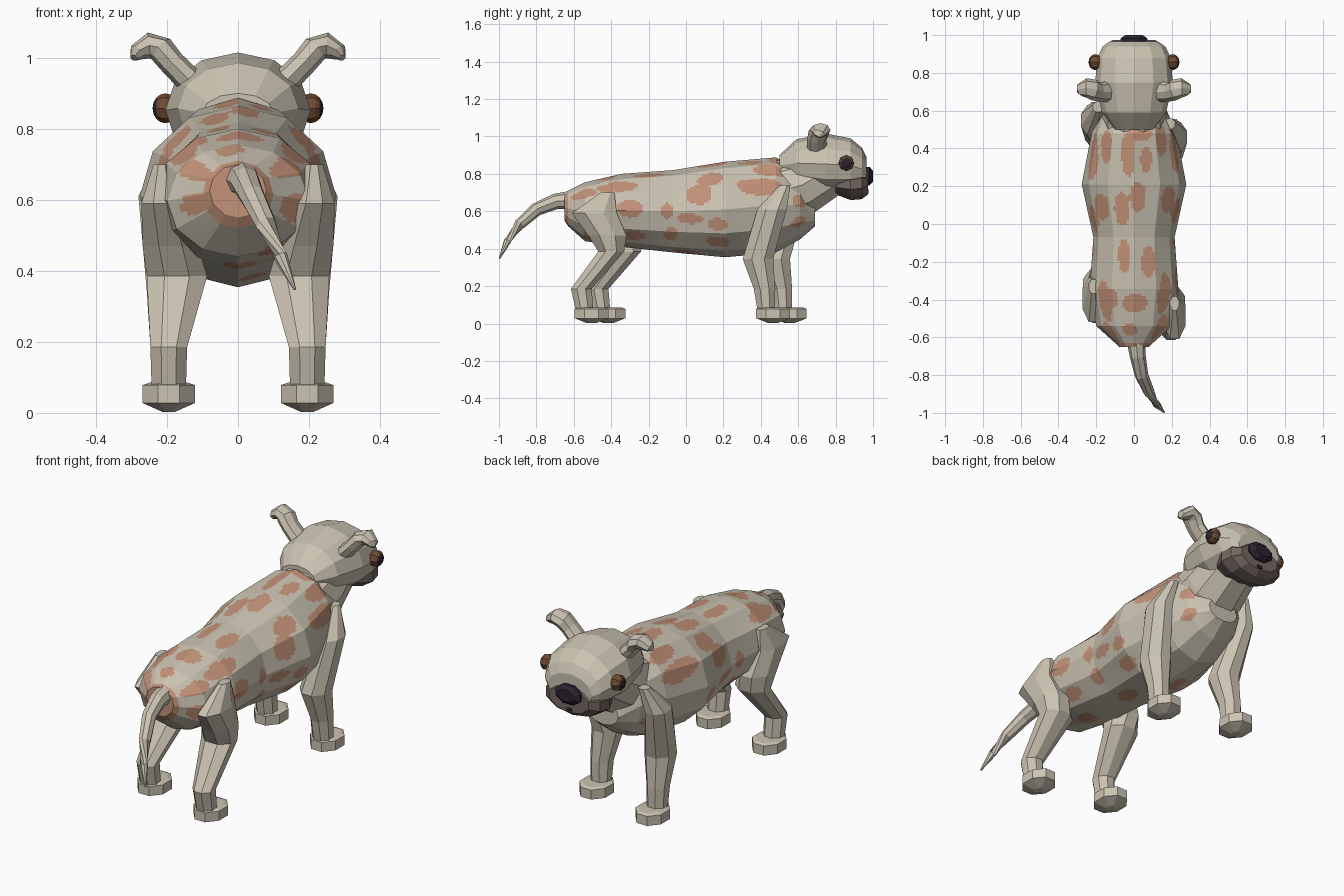
import bpy
import bmesh
from math import sin, cos, pi, radians, degrees, atan2
from mathutils import Vector

default_cube = bpy.data.objects.get("Cube")
if default_cube:
    bpy.data.objects.remove(default_cube, do_unlink=True)

X, Y, Z = Vector((1, 0, 0)), Vector((0, 1, 0)), Vector((0, 0, 1))


def make_material(name, rgb):
    mat = bpy.data.materials.new(name)
    mat.use_nodes = True
    mat.diffuse_color = (*rgb, 1)
    mat.node_tree.nodes["Principled BSDF"].inputs["Base Color"].default_value = (*rgb, 1)
    return mat


cream = make_material("cream fur", (0.60, 0.55, 0.45))
tan = make_material("tan patches", (0.55, 0.29, 0.19))
taupe = make_material("taupe muzzle", (0.18, 0.135, 0.12))
dark = make_material("dark nose", (0.025, 0.016, 0.03))
brown = make_material("brown iris", (0.16, 0.07, 0.03))


def finish(name, bm, materials, rule=None):
    """Turn a bmesh into an object; the rule gives each face its material."""
    bmesh.ops.recalc_face_normals(bm, faces=bm.faces)
    if rule:
        for face in bm.faces:
            face.material_index = rule(face)
    mesh = bpy.data.meshes.new(name)
    bm.to_mesh(mesh)
    bm.free()
    for mat in materials:
        mesh.materials.append(mat)
    obj = bpy.data.objects.new(name, mesh)
    bpy.context.collection.objects.link(obj)
    return obj


def ellipse(center, u, v, sides, turn=0.0):
    """Corners of an elliptical section spanned by the half axes u and v."""
    angles = [2 * pi * (i + turn) / sides for i in range(sides)]
    return [Vector(center) + u * sin(a) + v * cos(a) for a in angles]


def loft(name, rings, materials, rule=None):
    """Skin a row of equal sections and cap both ends."""
    bm = bmesh.new()
    rows = [[bm.verts.new(p) for p in ring] for ring in rings]
    count = len(rows[0])
    for a, b in zip(rows, rows[1:]):
        for i in range(count):
            j = (i + 1) % count
            bm.faces.new((a[i], a[j], b[j], b[i]))
    bm.faces.new(rows[0])
    bm.faces.new(rows[-1])
    return finish(name, bm, materials, rule)


def lengthwise(stations, sides, turn=0.0):
    """Sections along y from (y, half width, bottom, top)."""
    return [ellipse((0, y, (lo + hi) / 2), X * w, Z * (hi - lo) / 2, sides, turn)
            for y, w, lo, hi in stations]


def upright(stations, sides, side, shift):
    """Sections along z from (z, x, y, half width, half depth)."""
    return [ellipse((side * x, y + shift, z), X * w, Y * d, sides, 0.5)
            for z, x, y, w, d in stations]


def tube(path, sides, flat=1.0):
    """Sections across a path of (x, y, z, radius)."""
    points = [Vector(p[:3]) for p in path]
    rings = []
    for i, p in enumerate(path):
        along = points[min(i + 1, len(path) - 1)] - points[max(i - 1, 0)]
        u = along.cross(Y if abs(along.normalized().y) < 0.6 else X).normalized()
        v = along.cross(u).normalized()
        rings.append(ellipse(points[i], u * p[3] * flat, v * p[3], sides))
    return rings


def refine(rings, step, cuts):
    """Split the facets into small cells while keeping their flat shape."""
    split = []
    for ring in rings:
        split.append([p.lerp(q, k / cuts) for p, q in zip(ring, ring[1:] + ring[:1])
                      for k in range(cuts)])
    rows = []
    for a, b in zip(split, split[1:]):
        n = max(1, round(abs(b[0].y - a[0].y) / step))
        rows += [[p.lerp(q, k / n) for p, q in zip(a, b)] for k in range(n)]
    return rows + [split[-1]]


# Coat patches: centimetres along the body, degrees from the spine, half sizes
back_spots = [(37, -7, 12, 3.5), (48, 8, 4, 6), (34, 15, 7, 3), (14, 5, 8, 4.5),
              (8, -17, 9, 4.5), (9, -40, 6, 1.5), (-17, -16, 9, 4), (-20, 24, 8, 5),
              (-42, 2, 5, 10), (-39, -38, 5, 4), (-56, -10, 3, 8),
              (0, 170, 7, 4), (-35, 178, 6, 6), (25, -165, 6, 4), (-50, 150, 5, 5)]
flank_spots = [(-55, 62, 7, 5), (-37, 55, 11, 5), (-30, 92, 7, 5), (-10, 95, 3, 5),
               (2, 105, 7, 3), (-28, 133, 6, 4), (17, 110, 5, 3), (7, 72, 7, 6),
               (13, 50, 7, 5), (40, 62, 13, 5), (17, 135, 6, 4), (-8, 130, 4, 5),
               (45, 36, 9, 4), (61, 78, 4, 5), (60, 118, 4, 4), (-57, 105, 4, 6)]
spots = back_spots + flank_spots + [(y - 4, -a, l, w) for y, a, l, w in flank_spots]


def coat(face):
    c = face.calc_center_median()
    if c.y < -0.632:
        return 1
    angle = degrees(atan2(c.x, c.z - 0.62))
    for y, a, length, width in spots:
        across = radians((angle - a + 180) % 360 - 180) * 24
        if ((c.y * 100 - y) / length) ** 2 + (across / width) ** 2 < 1:
            return 1
    return 0


# Trunk
trunk = lengthwise([(-0.65, 0.08, 0.55, 0.70), (-0.63, 0.10, 0.52, 0.71),
                    (-0.54, 0.20, 0.44, 0.755), (-0.345, 0.235, 0.41, 0.80),
                    (-0.07, 0.215, 0.38, 0.82), (0.21, 0.277, 0.354, 0.865),
                    (0.48, 0.225, 0.38, 0.888), (0.61, 0.17, 0.45, 0.82),
                    (0.69, 0.09, 0.52, 0.64)], 12)
loft("body", refine(trunk, 0.0125, 9), [cream, tan], coat)

# Neck, head, muzzle and nose
loft("neck", tube([(0, 0.48, 0.70, 0.17), (0, 0.62, 0.74, 0.17), (0, 0.76, 0.82, 0.15)], 10),
     [cream])
loft("head", lengthwise([(0.50, 0.10, 0.79, 0.90), (0.59, 0.17, 0.73, 0.985),
                         (0.75, 0.205, 0.69, 1.015), (0.88, 0.195, 0.70, 0.99),
                         (0.94, 0.165, 0.71, 0.94), (0.965, 0.13, 0.72, 0.89)], 12), [cream])
loft("muzzle", lengthwise([(0.80, 0.14, 0.69, 0.80), (0.88, 0.178, 0.66, 0.825),
                           (0.94, 0.165, 0.665, 0.835), (0.973, 0.12, 0.69, 0.82)], 10),
     [taupe])
loft("nose", lengthwise([(0.95, 0.078, 0.735, 0.84), (0.982, 0.078, 0.735, 0.84),
                         (1.0, 0.05, 0.755, 0.82)], 8, 0.5), [dark])
loft("mouth", lengthwise([(0.95, 0.02, 0.695, 0.718), (0.976, 0.02, 0.695, 0.718)], 6), [dark])

# Tail
loft("tail", tube([(0.01, -0.61, 0.66, 0.05), (0.02, -0.70, 0.652, 0.042),
                   (0.04, -0.80, 0.61, 0.036), (0.08, -0.89, 0.53, 0.03),
                   (0.12, -0.955, 0.44, 0.02), (0.16, -0.997, 0.348, 0.004)], 8), [cream])

hind_leg = [(0.70, 0.215, -0.42, 0.025, 0.04), (0.59, 0.215, -0.49, 0.062, 0.13),
            (0.47, 0.19, -0.42, 0.085, 0.11), (0.385, 0.172, -0.40, 0.092, 0.075),
            (0.185, 0.195, -0.56, 0.056, 0.06), (0.06, 0.195, -0.54, 0.052, 0.05)]
front_leg = [(0.74, 0.19, 0.53, 0.03, 0.03), (0.61, 0.225, 0.46, 0.06, 0.085),
             (0.345, 0.185, 0.385, 0.078, 0.088), (0.185, 0.195, 0.42, 0.056, 0.062),
             (0.06, 0.195, 0.43, 0.052, 0.05)]


def build_leg(name, stations, side, shift, foot_y):
    loft(name + "_leg", upright(stations, 8, side, shift), [cream])
    foot = [(0.003, 0.195, foot_y, 0.02, 0.03), (0.028, 0.195, foot_y, 0.08, 0.098),
            (0.078, 0.195, foot_y, 0.08, 0.098), (0.085, 0.195, foot_y, 0.06, 0.08)]
    loft(name + "_foot", upright(foot, 8, side, shift), [cream])


# Paired parts; the right legs stand a little further forward
for label, side, shift in (("left", 1, 0.0), ("right", -1, 0.09)):
    build_leg(label + "_hind", hind_leg, side, shift, -0.505)
    build_leg(label + "_front", front_leg, side, shift, 0.465)

    # Ear with its tip folded outwards
    ear = [(0.12, 0.70, 0.92, 0.055), (0.185, 0.70, 0.985, 0.052), (0.215, 0.71, 1.022, 0.056),
           (0.25, 0.72, 1.035, 0.052), (0.285, 0.71, 1.015, 0.035), (0.293, 0.70, 1.0, 0.015)]
    loft(label + "_ear", tube([(side * x, y, z, r) for x, y, z, r in ear], 8, 0.7), [cream])

    # Eye: brown ball with a dark pupil on its outer side
    bm = bmesh.new()
    bmesh.ops.create_uvsphere(bm, u_segments=8, v_segments=8, radius=0.042)
    for v in bm.verts:
        x, y, z = v.co
        v.co = (side * (0.205 + z * 0.85), 0.857 + x, 0.858 + y)
    finish(label + "_eye", bm, [brown, dark],
           lambda f, s=side: int(s * f.calc_center_median().x > 0.228))
